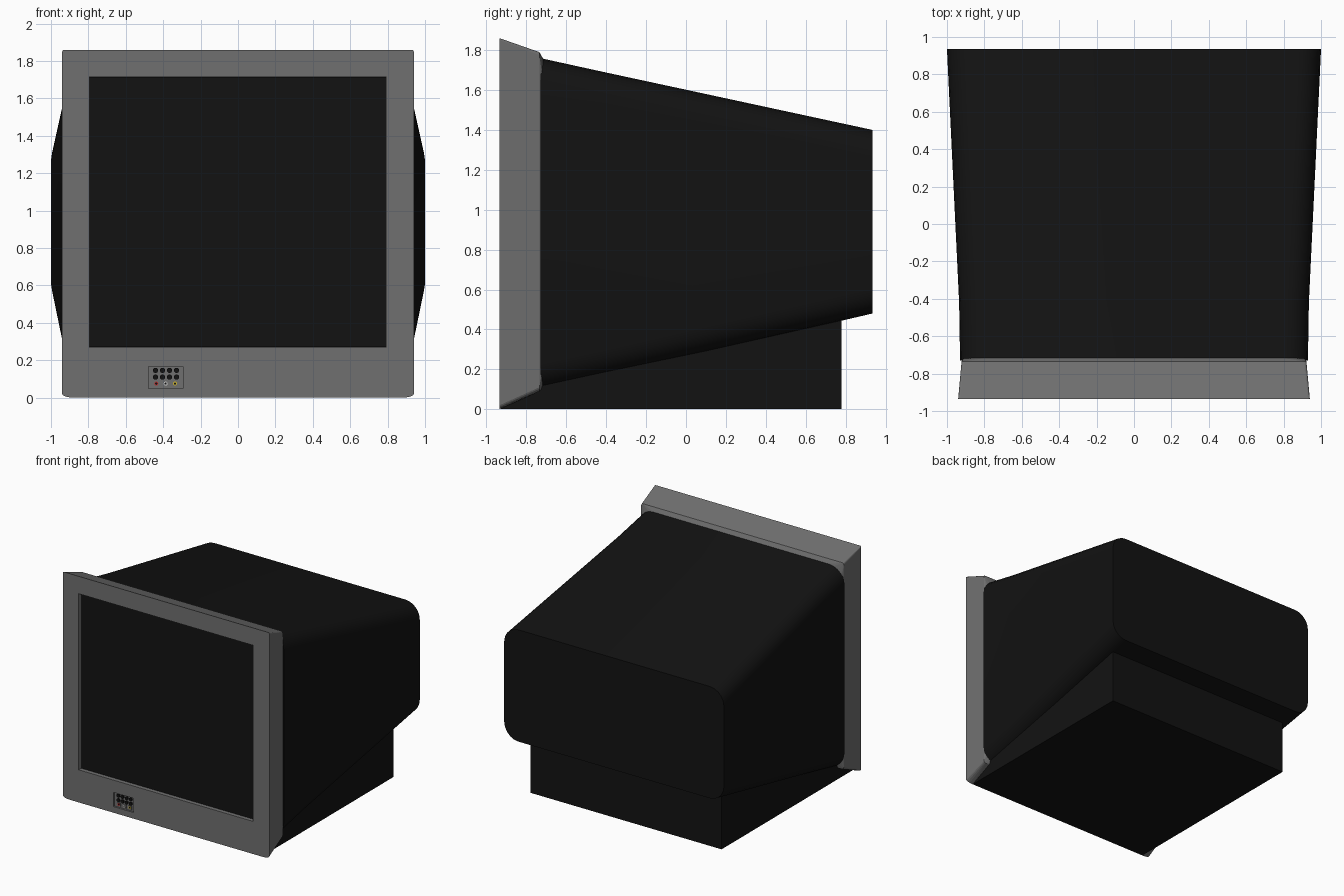
import bpy, bmesh, math

if "Cube" in bpy.data.objects:
    bpy.data.objects.remove(bpy.data.objects["Cube"])


def material(name, rgb):
    m = bpy.data.materials.new(name)
    m.diffuse_color = (*rgb, 1)
    m.use_nodes = True
    m.node_tree.nodes["Principled BSDF"].inputs["Base Color"].default_value = m.diffuse_color
    return m


BLACK = material("black_plastic", (0.006, 0.006, 0.006))
GREY = material("grey_plastic", (0.16, 0.16, 0.16))
RED = material("red_jack", (0.5, 0.03, 0.03))
WHITE = material("white_jack", (0.6, 0.6, 0.6))
YELLOW = material("yellow_jack", (0.6, 0.45, 0.03))


def finish(name, bm, mat):
    bmesh.ops.recalc_face_normals(bm, faces=bm.faces)
    me = bpy.data.meshes.new(name)
    bm.to_mesh(me)
    bm.free()
    ob = bpy.data.objects.new(name, me)
    bpy.context.collection.objects.link(ob)
    if mat:
        me.materials.append(mat)
    return ob


def ring(y, hw, z0, z1, top, bottom, seg=5):
    """Rectangle in the xz plane with elliptical corners (rx, rz)."""
    pts = []
    corners = ((1, z1, -1, top), (-1, z1, -1, top), (-1, z0, 1, bottom), (1, z0, 1, bottom))
    for q, (sx, zc, sz, (rx, rz)) in enumerate(corners):
        for i in range(seg + 1):
            a = math.pi / 2 * (q + i / seg)
            pts.append((sx * (hw - rx) + rx * math.cos(a), y, zc + sz * rz + rz * math.sin(a)))
    return pts


def loft(name, rings, mat):
    bm = bmesh.new()
    loops = [[bm.verts.new(p) for p in r] for r in rings]
    n = len(loops[0])
    for a, b in zip(loops, loops[1:]):
        for i in range(n):
            j = (i + 1) % n
            bm.faces.new((a[i], a[j], b[j], b[i]))
    bm.faces.new(loops[0])
    bm.faces.new(loops[-1])
    return finish(name, bm, mat)


def box(name, x0, x1, y0, y1, z0, z1, mat=None):
    bm = bmesh.new()
    bmesh.ops.create_cube(bm, size=1)
    for v in bm.verts:
        v.co = ((x0 + x1) / 2 + v.co.x * (x1 - x0),
                (y0 + y1) / 2 + v.co.y * (y1 - y0),
                (z0 + z1) / 2 + v.co.z * (z1 - z0))
    return finish(name, bm, mat)


def smooth(ob, angle=30):
    bpy.ops.object.select_all(action='DESELECT')
    ob.select_set(True)
    bpy.context.view_layer.objects.active = ob
    bpy.ops.object.shade_smooth_by_angle(angle=math.radians(angle))


def disc(name, x, z, r, y, depth, mat, sides=16):
    bpy.ops.mesh.primitive_cylinder_add(vertices=sides, radius=r, depth=depth,
                                        location=(x, y, z), rotation=(math.pi / 2, 0, 0))
    ob = bpy.context.object
    ob.name = name
    ob.data.materials.append(mat)
    smooth(ob)


# Front bezel, tapering back to the rounded housing
bezel = loft("bezel", [
    ring(-0.935, 0.94, 0.0, 1.86, (0.01, 0.01), (0.065, 0.02), 4),
    ring(-0.735, 0.922, 0.09, 1.79, (0.015, 0.015), (0.02, 0.02), 4),
    ring(-0.715, 0.91, 0.105, 1.755, (0.12, 0.12), (0.12, 0.12), 4)], GREY)

# Recesses for the screen and the control panel
for name, dims in (("screen_cutter", (-0.795, 0.792, -1.0, -0.89, 0.268, 1.717)),
                   ("panel_cutter", (-0.478, -0.295, -1.0, -0.92, 0.05, 0.167))):
    cutter = box(name, *dims)
    cutter.hide_render = True
    cutter.hide_viewport = True
    cutter.display_type = 'WIRE'
    mod = bezel.modifiers.new(name, 'BOOLEAN')
    mod.operation = 'DIFFERENCE'
    mod.solver = 'EXACT'
    mod.object = cutter

# Screen glass
box("screen", -0.793, 0.79, -0.905, -0.885, 0.27, 1.715, BLACK)

# Rear housing, flaring sideways and sloping top and bottom
R = (0.13, 0.13)
housing = loft("housing", [
    ring(-0.73, 0.93, 0.095, 1.76, R, R),
    ring(-0.42, 0.935, 0.165, 1.692, R, R),
    ring(0.935, 1.0, 0.48, 1.40, R, R)], BLACK)
smooth(housing)

# Base: side profile extruded across the width
bm = bmesh.new()
profile = [(-0.93, 0.0), (0.78, 0.0), (0.78, 0.5), (-0.72, 0.2)]
face = bm.faces.new([bm.verts.new((-0.87, y, z)) for y, z in profile])
ext = bmesh.ops.extrude_face_region(bm, geom=[face])
bmesh.ops.translate(bm, vec=(1.74, 0, 0),
                    verts=[g for g in ext["geom"] if isinstance(g, bmesh.types.BMVert)])
finish("base", bm, BLACK)

# Control buttons, two rows of four
for row, z in enumerate((0.146, 0.11)):
    for col in range(4):
        disc(f"button_{row}_{col}", -0.441 + 0.0375 * col, z, 0.014, -0.922, 0.016, BLACK)

# Signal jacks: plate, coloured ring and dark socket
for x, col in ((-0.437, RED), (-0.387, WHITE), (-0.337, YELLOW)):
    box("jack_plate", x - 0.015, x + 0.015, -0.924, -0.915, 0.06, 0.09, GREY)
    disc("jack_ring", x, 0.075, 0.011, -0.924, 0.008, col)
    disc("jack_socket", x, 0.075, 0.006, -0.926, 0.006, BLACK, 12)
